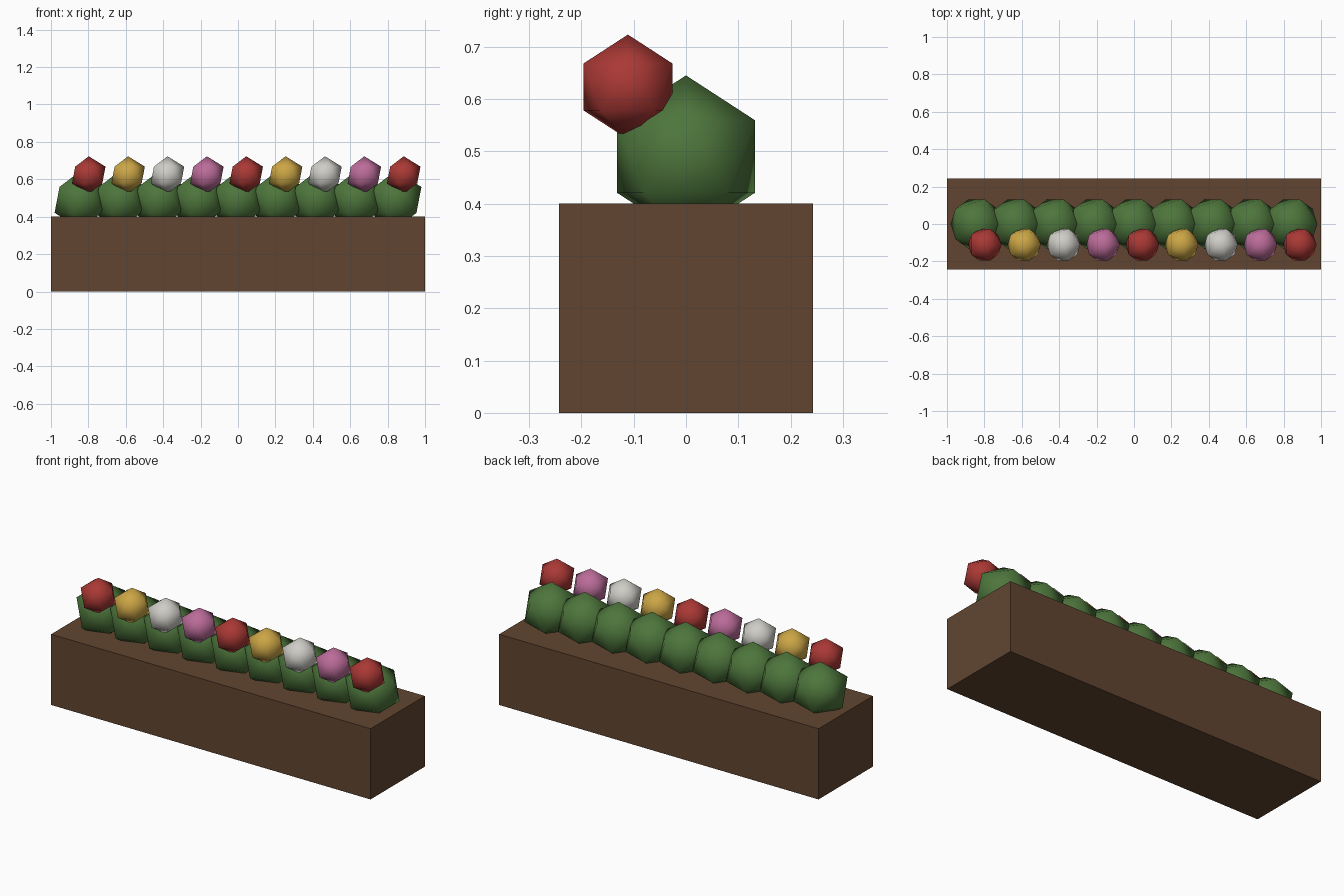
import bpy

if "Cube" in bpy.data.objects:
    bpy.data.objects.remove(bpy.data.objects["Cube"])

COUNT = 9
STEP = 0.2105


def material(name, rgb):
    mat = bpy.data.materials.new(name)
    mat.diffuse_color = (*rgb, 1)
    mat.use_nodes = True
    mat.node_tree.nodes["Principled BSDF"].inputs["Base Color"].default_value = mat.diffuse_color
    return mat


def ball(name, radius, location, mat):
    bpy.ops.mesh.primitive_ico_sphere_add(subdivisions=1, radius=radius, location=location)
    ob = bpy.context.object
    ob.name = name
    ob.data.materials.append(mat)
    bpy.ops.object.shade_smooth()
    return ob


wood = material("wood", (0.12, 0.06, 0.03))
leaf = material("leaf", (0.075, 0.18, 0.045))
petals = [
    material("red_petal", (0.4, 0.04, 0.035)),
    material("yellow_petal", (0.6, 0.38, 0.06)),
    material("white_petal", (0.62, 0.61, 0.57)),
    material("pink_petal", (0.5, 0.15, 0.32)),
]

# Planter box
bpy.ops.mesh.primitive_cube_add(size=1, location=(0, 0, 0.2))
box = bpy.context.object
box.name = "planter_box"
box.dimensions = (2, 0.486, 0.4)
bpy.ops.object.transform_apply(location=False, rotation=False, scale=True)
box.data.materials.append(wood)

# Row of bushes, each with a flower in front
for i in range(COUNT):
    x = (i - (COUNT - 1) / 2) * STEP
    ball(f"bush_{i + 1}", 0.155, (x, 0, 0.49), leaf)
    ball(f"flower_{i + 1}", 0.1, (x + 0.044, -0.111, 0.623), petals[i % 4])
